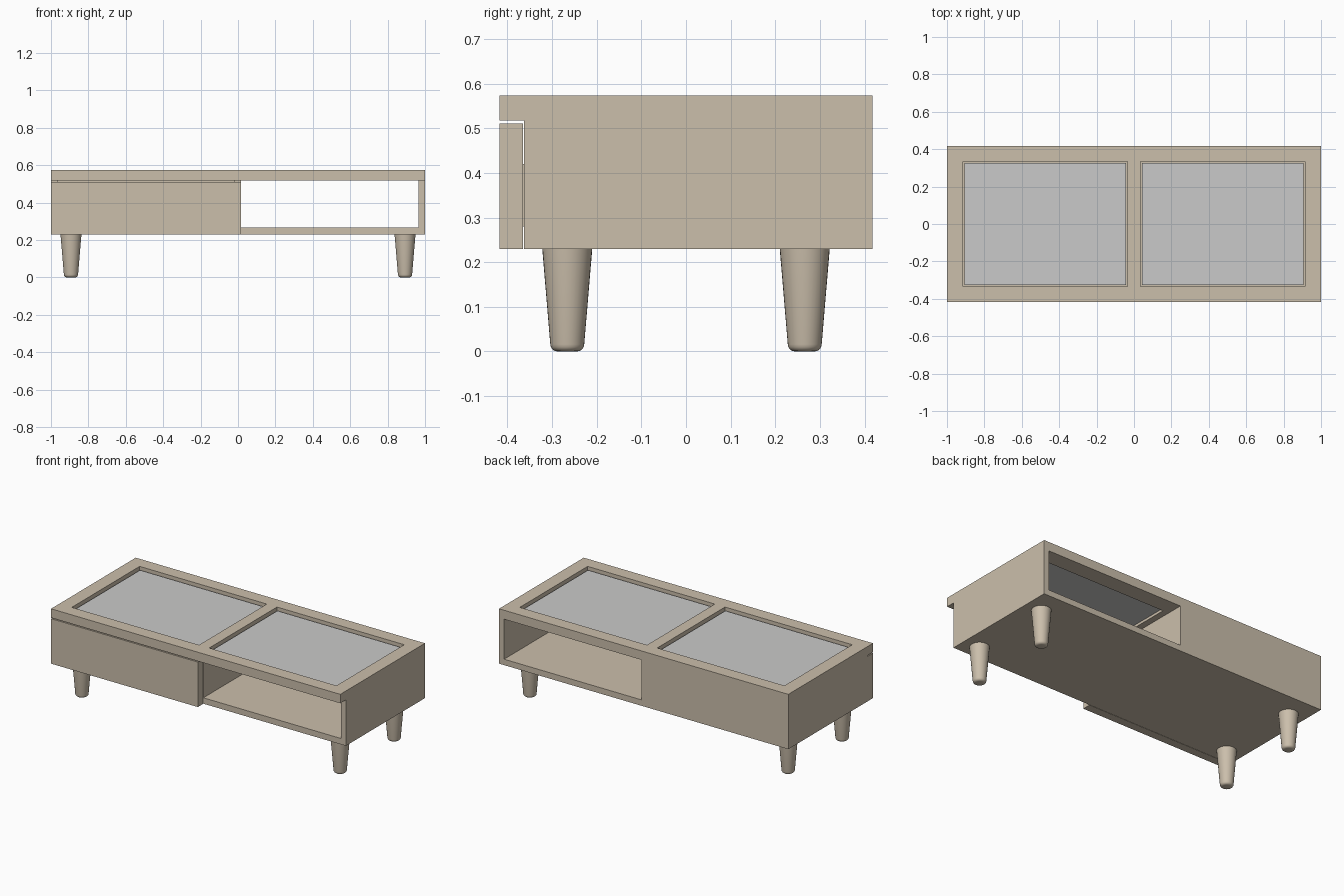
import bpy, bmesh, math

if "Cube" in bpy.data.objects:
    bpy.data.objects.remove(bpy.data.objects["Cube"])


def material(name, rgb):
    m = bpy.data.materials.new(name)
    m.diffuse_color = (*rgb, 1)
    m.use_nodes = True
    m.node_tree.nodes["Principled BSDF"].inputs["Base Color"].default_value = m.diffuse_color
    return m


WOOD = material("pale_oak", (0.60, 0.52, 0.41))
GLASS = material("frosted_glass", (0.59, 0.59, 0.585))


def box(name, x, y, z, mat):
    """Box from (min, max) ranges on each axis."""
    bm = bmesh.new()
    bmesh.ops.create_cube(bm, size=1)
    for v in bm.verts:
        v.co = [r[0] + (c + 0.5) * (r[1] - r[0]) for c, r in zip(v.co, (x, y, z))]
    mesh = bpy.data.meshes.new(name)
    bm.to_mesh(mesh)
    bm.free()
    ob = bpy.data.objects.new(name, mesh)
    bpy.context.collection.objects.link(ob)
    mesh.materials.append(mat)
    return ob


def cut(target, x, y, z):
    """Remove a box-shaped volume from the target."""
    cutter = box("cutter", x, y, z, WOOD)
    cutter.hide_render = True
    mod = target.modifiers.new("cut", 'BOOLEAN')
    mod.operation, mod.solver, mod.object = 'DIFFERENCE', 'EXACT', cutter
    bpy.context.view_layer.objects.active = target
    bpy.ops.object.modifier_apply(modifier=mod.name)
    bpy.data.objects.remove(cutter)


D, FRONT = 0.418, -0.363            # half depth, recessed body front
BOTTOM, TOP, UNDER = 0.23, 0.573, 0.517

# Cabinet body with overhanging top, cut from one block
body = box("cabinet_body", (-1, 1), (-D, D), (BOTTOM, TOP), WOOD)
cut(body, (-1.1, 1.1), (-0.6, FRONT), (0.1, UNDER))              # front step
cut(body, (0.015, 0.965), (-0.6, 0.6), (0.267, UNDER))           # open shelf bay
cut(body, (-0.965, -0.02), (-0.6, D - 0.035), (0.267, UNDER))    # drawer bay

# Two glazed openings in the top, each with a supporting ledge
for side, label in ((-1, "left"), (1, "right")):
    def span(a, b):
        return tuple(sorted((side * a, side * b)))
    cut(body, span(0.035, 0.915), (-0.335, 0.335), (0.533, 0.7))
    cut(body, span(0.055, 0.895), (-0.315, 0.315), (0.45, 0.6))
    box(label + "_glass_panel", span(0.044, 0.906), (-0.326, 0.326),
        (0.5332, 0.555), GLASS)

# Drawer: front plate and shallow tray behind it
box("drawer_front", (-1, 0.015), (-D, FRONT - 0.002), (BOTTOM, 0.511), WOOD)
box("drawer_floor", (-0.94, -0.045), (FRONT - 0.002, 0.36), (0.28, 0.295), WOOD)
box("drawer_back", (-0.94, -0.045), (0.345, 0.36), (0.295, 0.42), WOOD)
for i, x in enumerate((-0.94, -0.06)):
    box(f"drawer_side_{i + 1}", (x, x + 0.015), (FRONT - 0.002, 0.345),
        (0.295, 0.42), WOOD)


# Tapered round legs with softened feet
def leg(name, x, y, steps=32):
    foot = [(0.038 - 0.016 * (1 - math.sin(a)), 0.016 * (1 - math.cos(a)))
            for a in (math.radians(d) for d in (0, 22, 45, 67, 90))]
    profile = foot + [(0.056, BOTTOM)]
    bm = bmesh.new()
    rings = [[bm.verts.new((r * math.cos(t), r * math.sin(t), z))
              for t in (math.tau * i / steps for i in range(steps))]
             for r, z in profile]
    for lo, hi in zip(rings, rings[1:]):
        for i in range(steps):
            j = (i + 1) % steps
            bm.faces.new((lo[i], lo[j], hi[j], hi[i]))
    bm.faces.new(rings[0][::-1])
    bm.faces.new(rings[-1])
    mesh = bpy.data.meshes.new(name)
    bm.to_mesh(mesh)
    bm.free()
    mesh.materials.append(WOOD)
    ob = bpy.data.objects.new(name, mesh)
    ob.location = (x, y, 0)
    bpy.context.collection.objects.link(ob)
    bpy.ops.object.select_all(action='DESELECT')
    ob.select_set(True)
    bpy.context.view_layer.objects.active = ob
    bpy.ops.object.shade_smooth_by_angle(angle=math.radians(40))


for sx, xl in ((-1, "left"), (1, "right")):
    for sy, yl in ((-1, "front"), (1, "back")):
        leg(f"{yl}_{xl}_leg", sx * 0.893, sy * 0.266)
